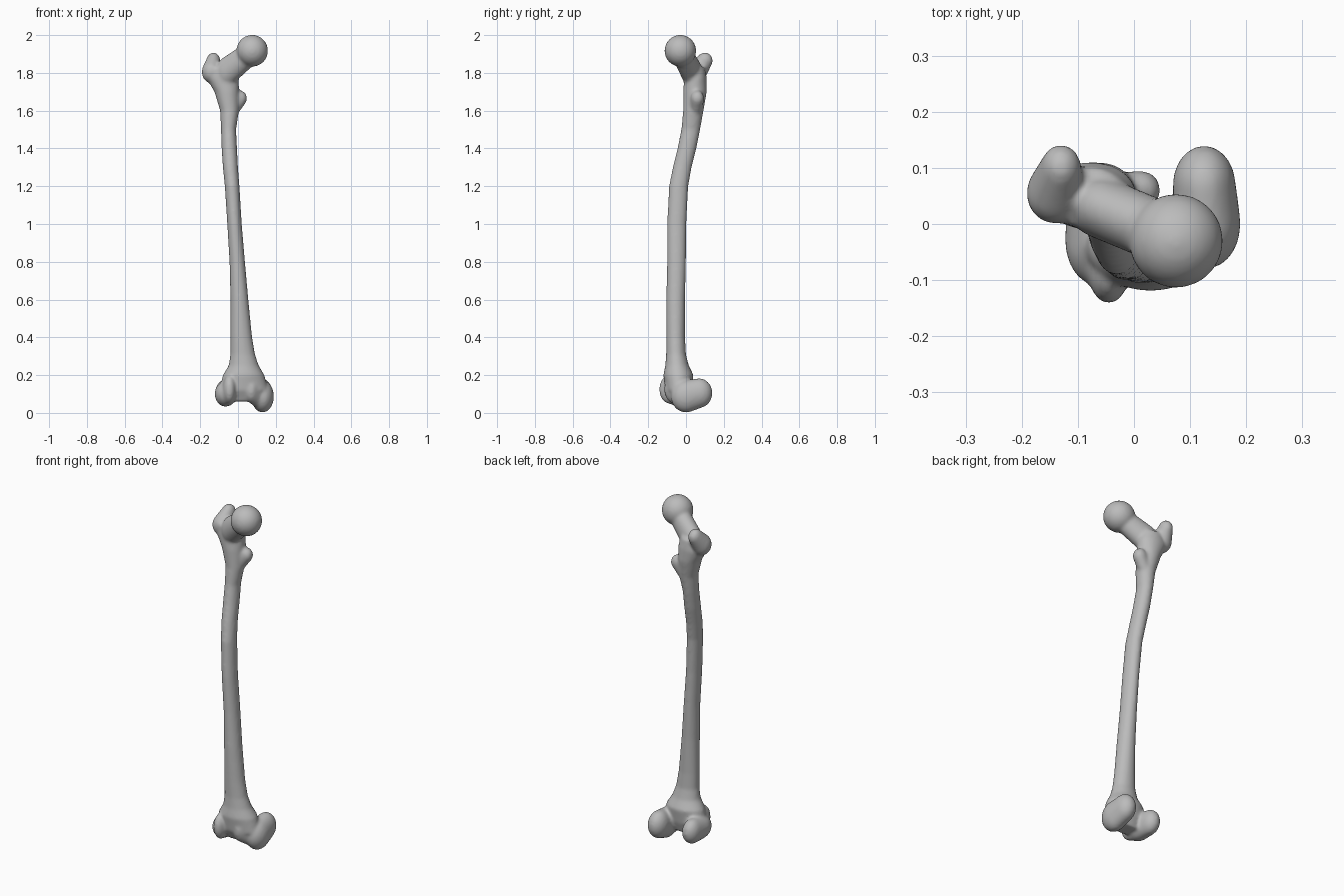
import bpy, bmesh, math
from mathutils import Vector

cube = bpy.data.objects.get("Cube")
if cube:
    bpy.data.objects.remove(cube, do_unlink=True)

bone_grey = bpy.data.materials.new("bone grey")
bone_grey.use_nodes = True
colour = (0.5, 0.5, 0.5, 1)
bone_grey.diffuse_color = colour
bone_grey.node_tree.nodes["Principled BSDF"].inputs["Base Color"].default_value = colour

femur = bmesh.new()


def loft(stations, sides=28):
    """Tube through oval rings given as height, x range, y range."""
    rings = []
    for z, x0, x1, y0, y1 in stations:
        ring = []
        for i in range(sides):
            a = math.tau * i / sides
            x = (x0 + x1) / 2 + (x1 - x0) / 2 * math.cos(a)
            y = (y0 + y1) / 2 + (y1 - y0) / 2 * math.sin(a)
            ring.append(femur.verts.new((x, y, z)))
        rings.append(ring)
    for low, high in zip(rings, rings[1:]):
        for i in range(sides):
            j = (i + 1) % sides
            femur.faces.new((low[i], low[j], high[j], high[i]))
    femur.faces.new(rings[0][::-1])
    femur.faces.new(rings[-1])


def lump(*ellipsoids):
    """Convex skin stretched round one or more ellipsoids (centre, radii)."""
    part = bmesh.new()
    for centre, radii in ellipsoids:
        made = bmesh.ops.create_uvsphere(part, u_segments=28, v_segments=18, radius=1)
        for v in made["verts"]:
            v.co = Vector(centre) + Vector(c * r for c, r in zip(v.co, radii))
    cloud = [v.co.copy() for v in part.verts]
    part.free()
    verts = [femur.verts.new(co) for co in cloud]
    hull = bmesh.ops.convex_hull(femur, input=verts)
    spare = {g for g in hull["geom_interior"] + hull["geom_unused"]
             if isinstance(g, bmesh.types.BMVert)}
    bmesh.ops.delete(femur, geom=list(spare), context="VERTS")


# Bowed shaft, flared at both ends
loft([
    (.06, -.07, .12, -.08, .01),
    (.12, -.10, .16, -.11, .03),
    (.20, -.08, .14, -.12, .04),
    (.25, -.05, .11, -.11, .015),
    (.31, -.04, .09, -.105, 0),
    (.40, -.04, .075, -.105, -.005),
    (.60, -.04, .055, -.105, -.005),
    (.80, -.045, .037, -.10, 0),
    (1.0, -.057, .02, -.10, .002),
    (1.2, -.07, .008, -.09, .012),
    (1.3, -.08, 0, -.07, .03),
    (1.4, -.087, -.005, -.045, .055),
    (1.5, -.09, -.01, -.025, .075),
    (1.6, -.095, .005, -.015, .093),
    (1.7, -.125, .005, -.015, .11),
    (1.77, -.165, .005, -.01, .11),
    (1.83, -.16, -.01, -.005, .10),
])

# Ball head and neck
lump(((.075, -.03, 1.917), (.084, .084, .084)))
lump(((-.06, .03, 1.805), (.055, .055, .08)),
     ((.06, -.02, 1.9), (.055, .055, .062)))

# Greater and lesser trochanters
lump(((-.14, .055, 1.805), (.052, .055, .06)),
     ((-.13, .1, 1.865), (.036, .042, .043)))
lump(((.01, .06, 1.665), (.038, .036, .042)),
     ((-.03, .05, 1.6), (.03, .035, .04)))

# Medial condyle, reaching back and lowest
lump(((.125, .07, .105), (.056, .07, .078)),
     ((.13, 0, .087), (.06, .08, .085)))

# Lateral condyle
lump(((-.07, .04, .105), (.05, .065, .07)),
     ((-.065, -.03, .1), (.058, .08, .067)))

# Front ridges either side of the kneecap groove
lump(((-.045, -.09, .125), (.035, .052, .075)),
     ((-.06, -.04, .09), (.045, .05, .055)))
lump(((.07, -.07, .125), (.04, .045, .07)),
     ((.12, -.01, .085), (.045, .055, .07)))

mesh = bpy.data.meshes.new("femur")
femur.normal_update()
femur.to_mesh(mesh)
femur.free()
mesh.materials.append(bone_grey)
bone = bpy.data.objects.new("femur", mesh)
bpy.context.collection.objects.link(bone)

# Fuse the overlapping parts and soften the joins
fuse = bone.modifiers.new("fuse", "REMESH")
fuse.mode = "VOXEL"
fuse.voxel_size = .008
fuse.use_smooth_shade = True
soften = bone.modifiers.new("soften", "SMOOTH")
soften.factor = .5
soften.iterations = 8
